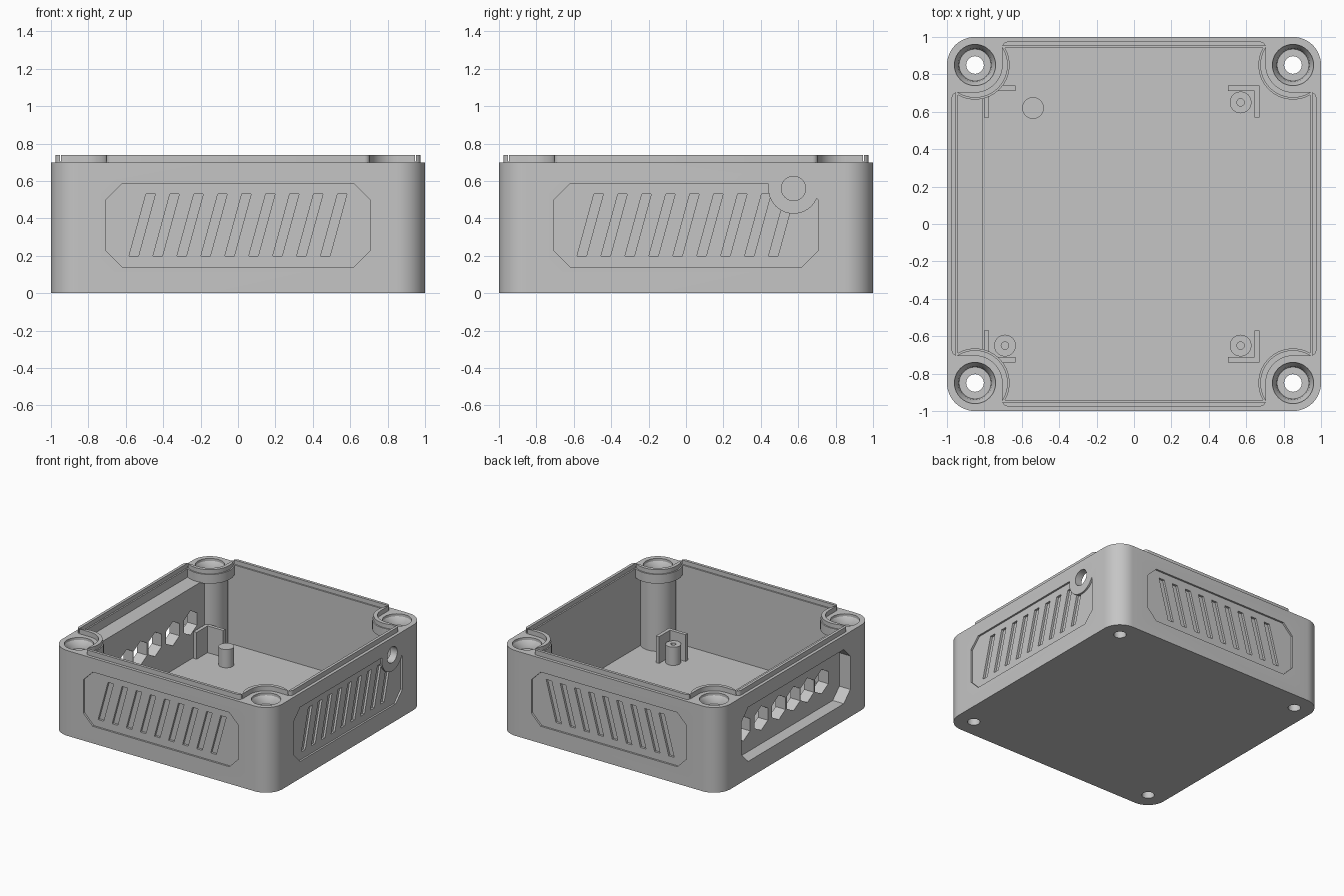
import bpy, bmesh
from math import cos, sin, radians

cube = bpy.data.objects.get("Cube")
if cube:
    bpy.data.objects.remove(cube, do_unlink=True)

grey = bpy.data.materials.new("light_grey_plastic")
grey.use_nodes = True
grey.diffuse_color = (0.56, 0.56, 0.56, 1)
grey.node_tree.nodes["Principled BSDF"].inputs["Base Color"].default_value = (0.56, 0.56, 0.56, 1)

AXES = {"x": lambda u, v, w: (w, u, v),
        "y": lambda u, v, w: (u, w, v),
        "z": lambda u, v, w: (u, v, w)}


def arc(cx, cy, r, start, end, n=12):
    steps = [radians(start + (end - start) * i / n) for i in range(n + 1)]
    return [(cx + r * cos(a), cy + r * sin(a)) for a in steps]


def circle(cx, cy, r, n=40):
    return arc(cx, cy, r, 0, 360, n)[:-1]


def box2d(u0, u1, v0, v1):
    return [(u0, v0), (u1, v0), (u1, v1), (u0, v1)]


def four_turns(points):
    """Repeat a quarter outline around the centre."""
    out = []
    for _ in range(4):
        out += points
        points = [(-y, x) for x, y in points]
    return out


def loft(name, rings, axis="z"):
    """Solids made of (outline, level) pairs; one list of pairs per solid."""
    bm = bmesh.new()
    for solid in rings:
        loops = [[bm.verts.new(AXES[axis](u, v, w)) for u, v in pts] for pts, w in solid]
        bm.faces.new(loops[0])
        bm.faces.new(loops[-1])
        for a, b in zip(loops, loops[1:]):
            for i in range(len(a)):
                j = (i + 1) % len(a)
                bm.faces.new((a[i], a[j], b[j], b[i]))
    bmesh.ops.recalc_face_normals(bm, faces=bm.faces)
    mesh = bpy.data.meshes.new(name)
    bm.to_mesh(mesh)
    bm.free()
    mesh.materials.append(grey)
    obj = bpy.data.objects.new(name, mesh)
    bpy.context.collection.objects.link(obj)
    return obj


def prisms(name, outlines, lo, hi, axis="z"):
    return loft(name, [[(pts, lo), (pts, hi)] for pts in outlines], axis)


def combine(obj, tool, operation="DIFFERENCE"):
    """Apply a boolean and discard its tool."""
    mod = obj.modifiers.new("boolean", "BOOLEAN")
    mod.operation, mod.object, mod.solver = operation, tool, "EXACT"
    bpy.context.view_layer.objects.active = obj
    bpy.ops.object.modifier_apply(modifier=mod.name)
    bpy.data.objects.remove(tool, do_unlink=True)


def finish(obj):
    bpy.ops.object.select_all(action="DESELECT")
    obj.select_set(True)
    bpy.context.view_layer.objects.active = obj
    bpy.ops.object.shade_smooth_by_angle(angle=radians(30))


C = 0.85
CORNERS = [(x, y) for x in (-C, C) for y in (-C, C)]
FLOOR, RIM, TOP = 0.05, 0.70, 0.74

# Outer shell with a raised lip that steps around the screw corners
body = prisms("enclosure_body", [four_turns(arc(C, C, 0.15, 0, 90))], 0, RIM)
lip = four_turns(arc(0.945, 0.675, 0.03, 0, 90, 5) + arc(C, C, 0.145, 270, 180)
                 + arc(0.675, 0.945, 0.03, 0, 90, 5))
combine(body, prisms("lip", [lip], RIM - 0.03, TOP), "UNION")

# Cavity, leaving columns, collars and the thick connector wall
cavity = prisms("cavity", [box2d(-0.94, 0.94, -0.94, 0.94)], FLOOR, 0.8)
combine(cavity, prisms("columns", [circle(x, y, 0.135) for x, y in CORNERS], 0, 0.9))
combine(cavity, prisms("collars", [circle(x, y, 0.185) for x, y in CORNERS], 0.63, 0.9))
combine(cavity, prisms("thick_wall", [box2d(-0.99, -0.81, -0.99, 0.99)], 0, 0.635))
combine(body, cavity)
rebate = prisms("rebate", [box2d(-0.952, 0.952, -0.952, 0.952)], RIM + 0.005, 0.8)
combine(rebate, prisms("collars", [circle(x, y, 0.175) for x, y in CORNERS], 0.6, 0.9))
combine(body, rebate)

# Stepped screw holes
combine(body, loft("screw_holes", [
    [(circle(x, y, r), z) for r, z in
     ((0.047, -0.1), (0.047, 0.62), (0.085, 0.62), (0.09, 0.65), (0.11, 0.68), (0.11, 0.8))]
    for x, y in CORNERS]))

# Side panels with slanted grooves
W, LOW, HIGH, CH = 0.705, 0.14, 0.585, 0.085
PANEL = [(-W + CH, LOW), (W - CH, LOW), (W, LOW + CH), (W, HIGH - CH),
         (W - CH, HIGH), (-W + CH, HIGH), (-W, HIGH - CH), (-W, LOW + CH)]
SLOTS = []
for i in range(9):
    u = -0.512 + i * 0.128
    SLOTS.append([(u - 0.07, 0.2), (u - 0.02, 0.2), (u + 0.07, 0.53), (u + 0.02, 0.53)])
HOLE_Y, HOLE_Z = 0.575, 0.56

for axis, sign in (("y", -1), ("y", 1), ("x", 1)):
    for outlines, depth in (([PANEL], 0.985), (SLOTS, 0.967)):
        cutter = prisms("panel_cut", outlines, sign * depth, sign * 1.1, axis)
        if axis == "x":
            combine(cutter, prisms("keep", [circle(HOLE_Y, HOLE_Z, 0.135)], 0.9, 1.2, "x"))
        combine(body, cutter)

# Cable hole in one side
combine(body, prisms("cable_hole", [circle(HOLE_Y, HOLE_Z, 0.065)], 0.9, 1.1, "x"))

# Deep connector window with a row of hexagonal openings
combine(body, prisms("window", [PANEL], -1.1, -0.9, "x"))
hexes = [arc(y, 0.35, 0.1, 30, 330, 5) for y in (0.54, 0.31, 0.08, -0.11, -0.29, -0.475)]
combine(body, prisms("hex_openings", hexes, -0.95, -0.75, "x"))
finish(body)

# Board posts; one is solid
for name, x, y, drilled in (("front_left_post", 0.57, -0.65, True),
                            ("back_left_post", 0.57, 0.65, True),
                            ("front_right_post", -0.69, -0.65, True),
                            ("back_right_post", -0.54, 0.62, False)):
    post = prisms(name, [circle(x, y, 0.058)], FLOOR - 0.01, 0.2)
    if drilled:
        combine(post, prisms("pilot_hole", [circle(x, y, 0.02, 20)], 0.08, 0.3))
    finish(post)

# Corner brackets around the board
for side, sx, edge in (("left", 1, 0.672), ("right", -1, 0.803)):
    for end, sy in (("front", -1), ("back", 1)):
        ell = [(edge, 0.74), (edge - 0.17, 0.74), (edge - 0.17, 0.712),
               (edge - 0.028, 0.712), (edge - 0.028, 0.57), (edge, 0.57)]
        prisms(end + "_" + side + "_bracket", [[(sx * x, sy * y) for x, y in ell]],
               FLOOR - 0.01, 0.27)
